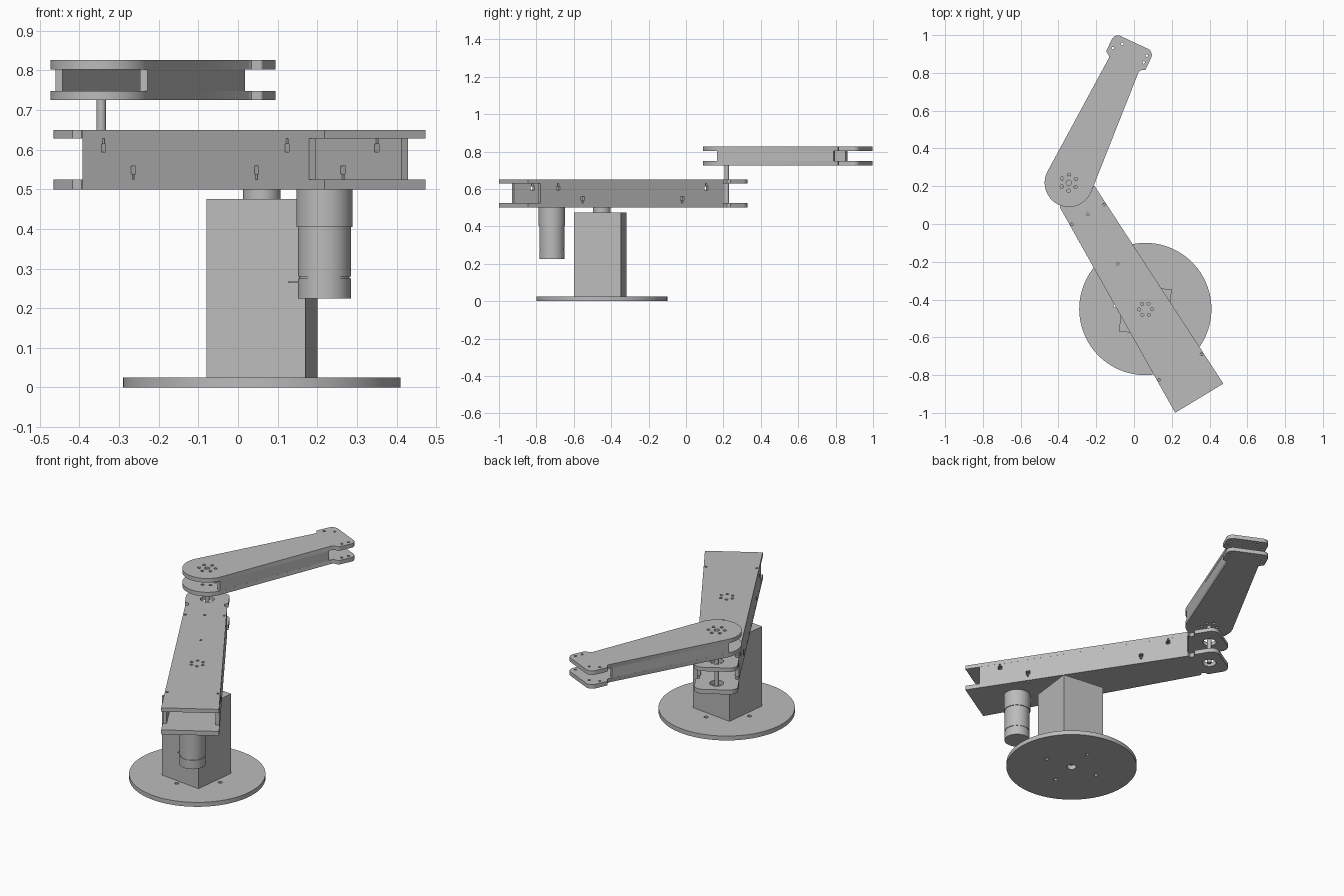
import bpy, bmesh
from math import pi, sin, cos, atan2, hypot, radians
from mathutils import Matrix, Vector

cube = bpy.data.objects.get("Cube")
if cube:
    bpy.data.objects.remove(cube)

grey = bpy.data.materials.new("light grey")
grey.use_nodes = True
grey.diffuse_color = (0.5, 0.5, 0.5, 1)
grey.node_tree.nodes["Principled BSDF"].inputs["Base Color"].default_value = (0.5, 0.5, 0.5, 1)
parts = []


def circle(x, y, r, n=32):
    return [(x + r * cos(2 * pi * i / n), y + r * sin(2 * pi * i / n)) for i in range(n)]


def bolt_ring(x, y, r, hole, count, turn=0):
    return [circle(x + r * cos(turn + 2 * pi * i / count),
                   y + r * sin(turn + 2 * pi * i / count), hole, 12) for i in range(count)]


def rounded(points):
    """Round the corners of an outline given as (x, y, radius)."""
    out = []
    for i, (x, y, r) in enumerate(points):
        if r == 0:
            out.append((x, y))
            continue
        p = Vector((x, y))
        a = (Vector(points[i - 1][:2]) - p).normalized()
        b = (Vector(points[(i + 1) % len(points)][:2]) - p).normalized()
        half = a.angle(b) / 2
        centre = p + (a + b).normalized() * (r / sin(half))
        s = p + a * (r / (sin(half) / cos(half))) - centre
        e = p + b * (r / (sin(half) / cos(half))) - centre
        for k in range(9):
            d = (s.lerp(e, k / 8)).normalized() * r
            out.append(tuple(centre + d))
    return out


def mirrored(half):
    return rounded(half + [(x, -y, r) for x, y, r in reversed(half)])


def prism(name, outline, z0, z1, holes=(), place=Matrix()):
    """Extrude a flat outline with holes between two heights."""
    curve = bpy.data.curves.new(name, 'CURVE')
    curve.dimensions = '2D'
    curve.fill_mode = 'BOTH'
    curve.extrude = (z1 - z0) / 2
    for loop in [outline, *holes]:
        spline = curve.splines.new('POLY')
        spline.points.add(len(loop) - 1)
        for point, (x, y) in zip(spline.points, loop):
            point.co = (x, y, 0, 1)
        spline.use_cyclic_u = True
    temp = bpy.data.objects.new(name + "_curve", curve)
    bpy.context.scene.collection.objects.link(temp)
    graph = bpy.context.evaluated_depsgraph_get()
    mesh = bpy.data.meshes.new_from_object(temp.evaluated_get(graph))
    bpy.data.objects.remove(temp)
    bm = bmesh.new()
    bm.from_mesh(mesh)
    bmesh.ops.remove_doubles(bm, verts=bm.verts, dist=1e-5)
    bmesh.ops.recalc_face_normals(bm, faces=bm.faces)
    bmesh.ops.translate(bm, verts=bm.verts, vec=(0, 0, (z0 + z1) / 2))
    bm.to_mesh(mesh)
    bm.free()
    mesh.materials.clear()
    mesh.materials.append(grey)
    obj = bpy.data.objects.new(name, mesh)
    bpy.context.scene.collection.objects.link(obj)
    obj.matrix_world = place
    parts.append(obj)
    return obj


def frame(x, y, degrees):
    return Matrix.Translation((x, y, 0)) @ Matrix.Rotation(radians(degrees), 4, 'Z')


def side_wall(name, start, end, z0, z1, place, low=(), high=()):
    """Upright wall along an arm edge, with T-shaped nut slots at low and high edges."""
    dx, dy = end[0] - start[0], end[1] - start[1]
    length = hypot(dx, dy)

    def slot(x, z, s):
        steps = [(-.005, 0), (-.005, .014), (-.011, .014), (-.011, .034)]
        left = [(x + a, z + s * b) for a, b in steps]
        right = [(x - a, z + s * b) for a, b in reversed(steps)]
        return left + right if s > 0 else [(2 * x - a, b) for a, b in left + right]

    outline = [(0, z0)]
    for x in sorted(low):
        outline += slot(x - start[0], z0, 1)
    outline += [(length, z0), (length, z1)]
    for x in sorted(high, reverse=True):
        outline += slot(x - start[0], z1, -1)
    outline.append((0, z1))
    upright = (Matrix.Translation((start[0], start[1], 0))
               @ Matrix.Rotation(atan2(dy, dx), 4, 'Z') @ Matrix.Rotation(pi / 2, 4, 'X'))
    prism(name, outline, -.01, .01, place=place @ upright)


# Base and column
pivot = frame(.06, -.45, -6.8)
prism("base_disc", circle(0, 0, .35, 96), 0, .025,
      [circle(0, 0, .025)] + bolt_ring(0, 0, .158, .011, 4), pivot)
h = .126
prism("column", [(-h, -h), (h, -h), (h, h), (-h, h)], .025, .475,
      place=frame(.06, -.4575, -6.8))
prism("turntable_hub", circle(0, 0, .047, 48), .475, .5, place=pivot)

# Lower arm: two tapered plates held apart by two walls
lower = frame(-.345, .218, 121.2)
plate = mirrored([(-1.333, .149, 0), (-.085, .108, 0), (-.078, .092, 0), (-.055, .092, 0),
                  (-.045, .112, 0), (.08, .112, .045)])
screws = [circle(x, s * y, .007, 12) for s in (1, -1) for x, y in ((-.195, .1), (-1.14, .131))]
mids = [circle(x, s * y, .007, 12) for s in (1, -1) for x, y in ((-.348, .106), (-.983, .127))]
hub = bolt_ring(-.783, 0, .034, .008, 6)
joint_hole = [circle(0, 0, .036)]
prism("lower_arm_top_plate", plate, .628, .65,
      screws + hub + joint_hole + [circle(-.195, 0, .007, 12), circle(-.5, 0, .007, 12)], lower)
prism("lower_arm_bottom_plate", plate, .5, .525, mids + joint_hole, lower)
for side, s in (("left", -1), ("right", 1)):
    side_wall("lower_arm_wall_" + side, (-1.253, s * .136), (-.087, s * .098), .525, .628,
              lower, low=(-.348, -.983), high=(-.195, -1.14))

# Drive motor under the lower arm
motor = frame(.218, -.717, 0)
prism("motor_gearbox", circle(0, 0, .071, 64), .405, .5, place=motor)
prism("motor_body", circle(0, 0, .067, 64), .28, .405, place=motor)
prism("motor_end_ring", circle(0, 0, .064, 64), .275, .28, place=motor)
prism("motor_cap", circle(0, 0, .067, 64), .225, .275, place=motor)
prism("motor_terminal", [(-.092, -.006), (-.06, -.006), (-.06, .006), (-.092, .006)],
      .264, .268, place=motor)

# Joint shaft
prism("joint_shaft", circle(0, 0, .012), .5, .73, place=lower)

# Upper arm: round joint end, eared tip
upper = frame(-.345, .218, 65)
arc = [(.128 * cos(radians(a)), .128 * sin(radians(a)), 0) for a in range(176, 85, -5)]
plate = mirrored(arc + [(.69, .087, 0), (.7, .092, 0), (.713, .115, .008), (.82, .115, .035)])
holes = bolt_ring(0, 0, .042, .009, 6, .4)
holes += [circle(x, y, .007, 12) for x, y in ((.787, .055), (.785, -.09), (.745, -.09), (.745, .09))]
prism("upper_arm_top_plate", plate, .803, .826, holes + [circle(0, 0, .014)], upper)
prism("upper_arm_bottom_plate", plate, .725, .748, holes, upper)
for side, s in (("left", 1), ("right", -1)):
    side_wall("upper_arm_wall_" + side, (0, s * .118), (.67, s * .078), .748, .803, upper)

# Smooth the round sides, keep edges sharp
bpy.ops.object.select_all(action='DESELECT')
for obj in parts:
    obj.select_set(True)
bpy.context.view_layer.objects.active = parts[0]
bpy.ops.object.shade_smooth_by_angle(angle=radians(30))
